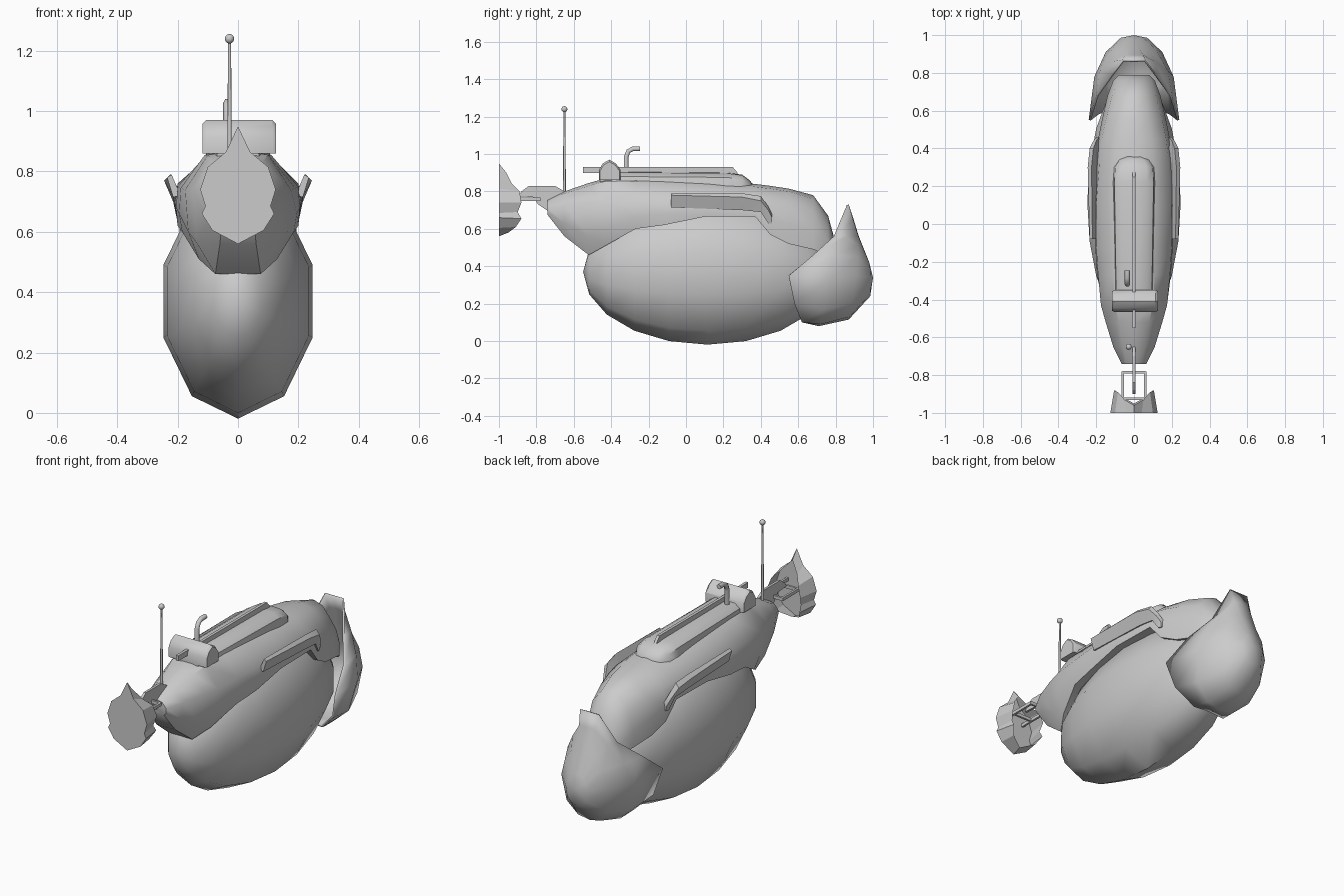
import bpy, bmesh, math
from mathutils import Matrix, Vector


def finish(name, bm, smooth=35):
    bmesh.ops.recalc_face_normals(bm, faces=bm.faces)
    me = bpy.data.meshes.new(name)
    bm.to_mesh(me)
    bm.free()
    ob = bpy.data.objects.new(name, me)
    bpy.context.collection.objects.link(ob)
    if smooth:
        bpy.ops.object.select_all(action='DESELECT')
        ob.select_set(True)
        bpy.context.view_layer.objects.active = ob
        bpy.ops.object.shade_smooth_by_angle(angle=math.radians(smooth))
    return ob


def loft(name, rings, caps=(True, True), smooth=35):
    """Skin a sequence of closed rings of 3D points."""
    bm = bmesh.new()
    vs = [[bm.verts.new(p) for p in r] for r in rings]
    n = len(vs[0])
    for a, b in zip(vs, vs[1:]):
        for i in range(n):
            j = (i + 1) % n
            bm.faces.new((a[i], a[j], b[j], b[i]))
    if caps[0]:
        bm.faces.new(vs[0])
    if caps[1]:
        bm.faces.new(vs[-1])
    bmesh.ops.remove_doubles(bm, verts=bm.verts, dist=1e-5)
    return finish(name, bm, smooth)


def mirrored(half):
    """Close a half outline (points x >= 0) with its mirror image."""
    return list(half) + [(-x, y, z) for x, y, z in reversed(half) if x > 1e-6]


def prism(name, yz, x0, x1, smooth=35):
    return loft(name, [[(x, y, z) for y, z in yz] for x in (x0, x1)], smooth=smooth)


def box(name, lo, hi):
    lo, hi = Vector(lo), Vector(hi)
    bm = bmesh.new()
    bmesh.ops.create_cube(bm, size=1, matrix=Matrix.Translation((lo + hi) / 2) @ Matrix.Diagonal((*(hi - lo), 1)))
    return finish(name, bm, 0)


# lower hull: low-poly ellipsoid with its poles along y
bm = bmesh.new()
bmesh.ops.create_uvsphere(bm, u_segments=10, v_segments=10, radius=1)
bm.transform(Matrix.Translation((0, .115, .37)) @ Matrix.Diagonal((.26, .665, .389, 1))
             @ Matrix.Rotation(math.pi / 2, 4, 'X'))
finish("lower_hull", bm, 50)

# upper body: y, top z, then shoulder, side, skirt and lower edge as x, z
body = [
    (-.74, .755, .04, .745, .065, .715, .065, .69, .05, .675),
    (-.65, .80, .06, .79, .11, .73, .10, .63, .06, .56),
    (-.52, .845, .08, .83, .15, .74, .135, .56, .075, .46),
    (-.43, .87, .10, .855, .175, .74, .165, .60, .13, .51),
    (-.27, .88, .11, .855, .19, .745, .195, .66, .185, .60),
    (-.12, .88, .11, .85, .20, .75, .205, .68, .20, .62),
    (.10, .87, .11, .84, .20, .76, .21, .70, .205, .665),
    (.37, .84, .10, .825, .18, .76, .20, .70, .20, .665),
    (.45, .83, .09, .815, .17, .75, .19, .66, .19, .57),
    (.55, .815, .08, .80, .15, .73, .17, .62, .17, .52),
    (.68, .78, .06, .76, .115, .69, .14, .58, .14, .49),
    (.76, .67, .05, .65, .09, .60, .11, .53, .11, .46),
    (.79, .56, .04, .55, .07, .52, .08, .48, .08, .43)]
rings = []
for y, top, *p in body:
    rings.append(mirrored([(0, y, top)] + [(p[i], y, p[i + 1]) for i in range(0, 8, 2)]))
loft("upper_body", rings, smooth=40)

# bow shell: rim at the back, closing to a rounded nose
bow = [
    [(0, .63, .10), (.10, .62, .10), (.20, .58, .2), (.24, .55, .35),
     (.20, .68, .46), (.12, .79, .56), (.06, .87, .73), (0, .87, .73)],
    [(0, .71, .08), (.09, .72, .09), (.18, .74, .17), (.21, .78, .34),
     (.18, .81, .46), (.115, .86, .56), (.05, .893, .65), (0, .895, .655)],
    [(0, .87, .115), (.07, .875, .13), (.13, .89, .2), (.15, .91, .35),
     (.12, .92, .45), (.08, .92, .51), (.03, .922, .56), (0, .922, .565)],
    [(0, .985, .24), (.035, .985, .25), (.06, .986, .28), (.07, .986, .34),
     (.05, .985, .38), (.03, .981, .41), (.015, .98, .42), (0, .98, .42)]]
rings = [mirrored(h) for h in bow] + [[(0, 1, .34)] * 14]
shell = loft("bow_shell", rings, (False, False), 50)
mod = shell.modifiers.new("thickness", 'SOLIDIFY')
mod.thickness, mod.offset = .012, -1

# raised deck with rounded front, and the thin spine along it
deck = [(-.46, .075, .895), (-.36, .105, .905), (.22, .115, .90), (.30, .11, .89), (.34, .085, .86), (.36, .05, .835)]
loft("raised_deck", [mirrored([(0, y, z), (w * .6, y, z - .003), (w * .9, y, z - .025), (w, y, .80)])
                     for y, w, z in deck], smooth=40)
prism("deck_spine", [(-.55, .90), (-.55, .93), (.25, .93), (.28, .895)], -.008, .008, 0)

# cross drum on the deck
arc = [(-.465, .86), (-.465, .915), (-.445, .95), (-.41, .97), (-.375, .95), (-.35, .915), (-.35, .86)]
loft("cross_drum", [[(x, -.408 + (y + .408) * s, .86 + (z - .86) * s) for y, z in arc]
                    for x, s in ((-.117, .9), (-.105, 1), (.115, 1), (.126, .9))])

# bent pipe behind the drum
path = [(-.32, .88), (-.32, .985), (-.308, 1.015), (-.285, 1.028), (-.245, 1.028)]
cu = bpy.data.curves.new("bent_pipe", 'CURVE')
cu.dimensions = '3D'
cu.bevel_depth, cu.bevel_resolution, cu.use_fill_caps = .014, 1, True
sp = cu.splines.new('POLY')
sp.points.add(len(path) - 1)
for pt, (y, z) in zip(sp.points, path):
    pt.co = (-.035, y, z, 1)
bpy.context.collection.objects.link(bpy.data.objects.new("bent_pipe", cu))

# antenna mast and ball
bm = bmesh.new()
bmesh.ops.create_cone(bm, cap_ends=True, segments=8, radius1=.008, radius2=.005, depth=.46,
                      matrix=Matrix.Translation((-.028, -.65, 1.01)))
bmesh.ops.create_uvsphere(bm, u_segments=10, v_segments=8, radius=.016,
                          matrix=Matrix.Translation((-.028, -.65, 1.24)))
finish("antenna", bm, 50)

# side fins, flared outward and hooked down at the far end
fin = [(-.08, [(.19, .72), (.215, .715), (.235, .78), (.22, .79)]),
       (.30, [(.19, .71), (.215, .70), (.245, .77), (.225, .79)]),
       (.40, [(.175, .70), (.21, .69), (.235, .75), (.215, .775)]),
       (.44, [(.17, .63), (.20, .63), (.215, .70), (.20, .72)]),
       (.46, [(.17, .63), (.195, .63), (.20, .66), (.185, .68)])]
for side, s in (("left", -1), ("right", 1)):
    loft(side + "_side_fin", [[(s * x, y, z) for x, z in ring] for y, ring in fin])

# front dish: flat outline with a spike, jagged rim, open at the back
face = [(0, -1, .56), (.085, -1, .605), (.12, -1, .66), (.108, -1, .685),
        (.125, -1, .74), (.10, -1, .815), (.04, -1, .865), (0, -1, .95)]
rim = [(0, -.95, .58), (.075, -.91, .61), (.10, -.88, .655), (.095, -.90, .69),
       (.105, -.88, .74), (.085, -.89, .80), (.05, -.93, .84), (0, -.96, .90)]
loft("front_dish", [mirrored(face), mirrored(rim)], (True, False), 0)

# bracket frame and centre plate joining dish and body
for x in (-.06, .06):
    box("bracket_rail", (x - .006, -1, .75), (x + .006, -.78, .768))
for y in (-.925, -.785):
    box("bracket_crossbar", (-.06, y - .006, .75), (.06, y + .006, .768))
prism("centre_plate", [(-.90, .775), (-.88, .80), (-.84, .83), (-.70, .83), (-.65, .80),
                       (-.65, .74), (-.73, .69), (-.79, .73), (-.82, .77)], -.007, .007, 0)
